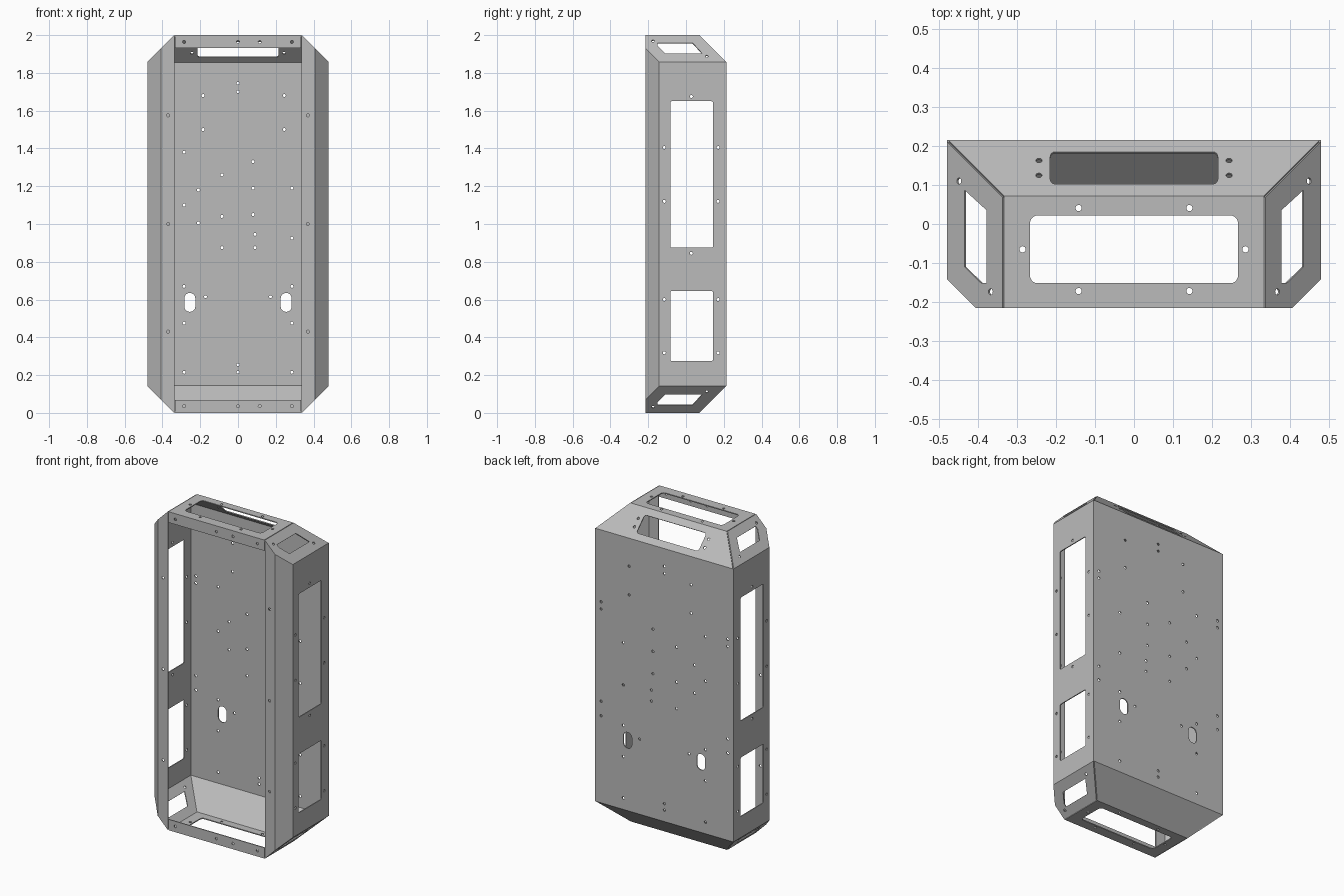
import bpy
import math
from mathutils import Matrix, Vector

cube = bpy.data.objects.get("Cube")
if cube:
    bpy.data.objects.remove(cube, do_unlink=True)

# Overall size of the folded sheet-metal enclosure
HALF_WIDTH, HALF_DEPTH, HEIGHT = 0.48, 0.215, 2.0
SLOPE = 0.143        # corner cut at the top and bottom
CHAMFER = 0.073      # corner cut along the front uprights
THICK = 0.006
GAP = 0.004
INNER_X = HALF_WIDTH - SLOPE
INNER_Y = HALF_DEPTH - SLOPE
FLANGE_X = HALF_WIDTH - CHAMFER
CHAMFER_Y = CHAMFER - HALF_DEPTH
MIDDLE = Vector((0, 0, HEIGHT / 2))

grey = bpy.data.materials.new("sheet metal grey")
grey.use_nodes = True
colour = (0.5, 0.5, 0.5, 1)
grey.diffuse_color = colour
grey.node_tree.nodes["Principled BSDF"].inputs["Base Color"].default_value = colour


def rounded(x0, x1, y0, y1, r=0.008):
    """Rounded rectangle cutout."""
    corners = [(x1 - r, y1 - r), (x0 + r, y1 - r), (x0 + r, y0 + r), (x1 - r, y0 + r)]
    points = []
    for quarter, (cx, cy) in enumerate(corners):
        for step in range(6):
            a = (quarter + step / 5) * math.pi / 2
            points.append((cx + r * math.cos(a), cy + r * math.sin(a)))
    return points


def panel(name, origin, u, v, outline, cutouts=(), holes=(), r=0.008):
    """Flat plate with cutouts and round holes, thickened towards the inside."""
    origin, u, v = Vector(origin), Vector(u), Vector(v)
    n = u.cross(v).normalized()
    loops = [outline, *cutouts]
    for cx, cy in holes:
        ring = [i * math.tau / 16 for i in range(16)]
        loops.append([(cx + r * math.cos(a) / u.length,
                       cy + r * math.sin(a) / v.length) for a in ring])
    curve = bpy.data.curves.new(name, "CURVE")
    curve.dimensions = "2D"
    curve.fill_mode = "BOTH"
    curve.extrude = THICK / 2
    for loop in loops:
        spline = curve.splines.new("POLY")
        spline.points.add(len(loop) - 1)
        for point, (x, y) in zip(spline.points, loop):
            point.co = (x, y, 0, 1)
        spline.use_cyclic_u = True
        spline.use_smooth = False
    helper = bpy.data.objects.new(name + " outline", curve)
    bpy.context.collection.objects.link(helper)
    graph = bpy.context.evaluated_depsgraph_get()
    mesh = bpy.data.meshes.new_from_object(helper.evaluated_get(graph))
    bpy.data.objects.remove(helper, do_unlink=True)

    middle = origin + u * outline[0][0] + v * outline[0][1] - MIDDLE
    inward = -1 if n.dot(middle) > 0 else 1
    place = Matrix((u, v, n)).transposed().to_4x4()
    place.translation = origin + n * inward * THICK / 2
    mesh.transform(place)
    mesh.materials.clear()
    mesh.materials.append(grey)
    obj = bpy.data.objects.new(name, mesh)
    bpy.context.collection.objects.link(obj)


def both(points):
    """Repeat holes on the left and right."""
    return [(s * x, y) for x, y in points for s in (-1, 1)]


X, Y, Z = (1, 0, 0), (0, 1, 0), (0, 0, 1)
low, high = SLOPE, HEIGHT - SLOPE

# Back plate with mounting holes and two cable slots
back_holes = both([(0.44, 1.405), (0.44, 1.36), (0.44, 0.78), (0.44, 0.69),
                   (0.285, 0.67), (0.285, 0.475), (0.285, 0.215), (0.172, 0.615)])
back_holes += [(0, z) for z in (1.745, 1.70, 0.255, 0.215)]
back_holes += [(x, z) for x in (-0.185, 0.245) for z in (1.68, 1.5)]
back_holes += [(-0.285, z) for z in (1.38, 1.1)] + [(0.285, z) for z in (1.19, 0.925)]
back_holes += [(-0.21, z) for z in (1.18, 1.005)] + [(0.09, z) for z in (0.945, 0.875)]
back_holes += [(-0.085, z) for z in (1.26, 1.04, 0.875)]
back_holes += [(0.08, z) for z in (1.33, 1.19, 1.05)]
slots = [rounded(x - 0.029, x + 0.029, 0.535, 0.635, 0.028) for x in (-0.255, 0.255)]
panel("back_plate", (0, HALF_DEPTH, 0), X, Z,
      [(-HALF_WIDTH, low), (HALF_WIDTH, low), (HALF_WIDTH, high), (-HALF_WIDTH, high)],
      slots, back_holes)

# Uprights: side wall, front chamfer and front flange
side_holes = [(y, z) for y in (-0.115, 0.17) for z in (1.405, 1.12, 0.6, 0.318)]
side_holes += [(0.028, 1.675), (0.028, 0.845)]
for side, s in (("left", 1), ("right", -1)):
    panel(side + "_side_wall", (s * HALF_WIDTH, 0, 0), Y, Z,
          [(CHAMFER_Y, low), (HALF_DEPTH, low), (HALF_DEPTH, high), (CHAMFER_Y, high)],
          [rounded(-0.083, 0.143, 0.875, 1.65), rounded(-0.083, 0.143, 0.275, 0.645)],
          side_holes)
    end = SLOPE - CHAMFER
    panel(side + "_front_chamfer", (s * FLANGE_X, -HALF_DEPTH, 0),
          (s * CHAMFER, CHAMFER, 0), Z,
          [(0, end), (1, low), (1, high), (0, HEIGHT - end)])
    panel(side + "_front_flange", (0, -HALF_DEPTH, 0), (s, 0, 0), Z,
          [(INNER_X, 0), (FLANGE_X, end), (FLANGE_X, HEIGHT - end), (INNER_X, HEIGHT)],
          holes=[(0.37, z) for z in (0.43, 1.0, 1.575)])

# Top and bottom caps: flat plate, front lip, rear slope and angled ends
for cap, e in (("top", 1), ("bottom", -1)):
    z = HEIGHT if e > 0 else 0
    edge = INNER_X - GAP
    panel(cap + "_plate", (0, 0, z), X, Y,
          [(-edge, -HALF_DEPTH), (edge, -HALF_DEPTH), (edge, INNER_Y), (-edge, INNER_Y)],
          [rounded(-0.267, 0.267, -0.152, 0.022, 0.02)],
          both([(0.142, 0.041), (0.142, -0.172), (0.286, -0.065)]))
    panel(cap + "_front_lip", (0, -HALF_DEPTH, z), X, (0, 0, -e),
          [(-edge, 0), (edge, 0), (edge, 0.068), (-edge, 0.068)],
          holes=[(x, 0.036) for x in (-0.285, 0, 0.115, 0.285)])
    # Only the upper slope has a vent opening
    vent = [rounded(-0.215, 0.215, 0.103, 0.185, 0.012)] if e > 0 else []
    vent_holes = both([(0.244, 0.163), (0.244, 0.125)]) if e > 0 else []
    panel(cap + "_rear_slope", (0, 0, z + e * INNER_Y), X, (0, 1, -e),
          [(-edge, INNER_Y), (edge, INNER_Y),
           (HALF_WIDTH - GAP, HALF_DEPTH), (GAP - HALF_WIDTH, HALF_DEPTH)],
          vent, vent_holes)
    for side, s in (("left", 1), ("right", -1)):
        panel(f"{cap}_{side}_end", (0, 0, z + e * INNER_X), (s, 0, -e), Y,
              [(HALF_WIDTH, HALF_DEPTH - GAP), (HALF_WIDTH, CHAMFER_Y),
               (FLANGE_X, -HALF_DEPTH), (INNER_X, -HALF_DEPTH), (INNER_X, INNER_Y - GAP)],
              [[(0.435, 0.087), (0.378, 0.035), (0.378, -0.152),
                (0.392, -0.152), (0.435, -0.11)]],
              [(0.449, 0.11), (0.368, -0.174)])
